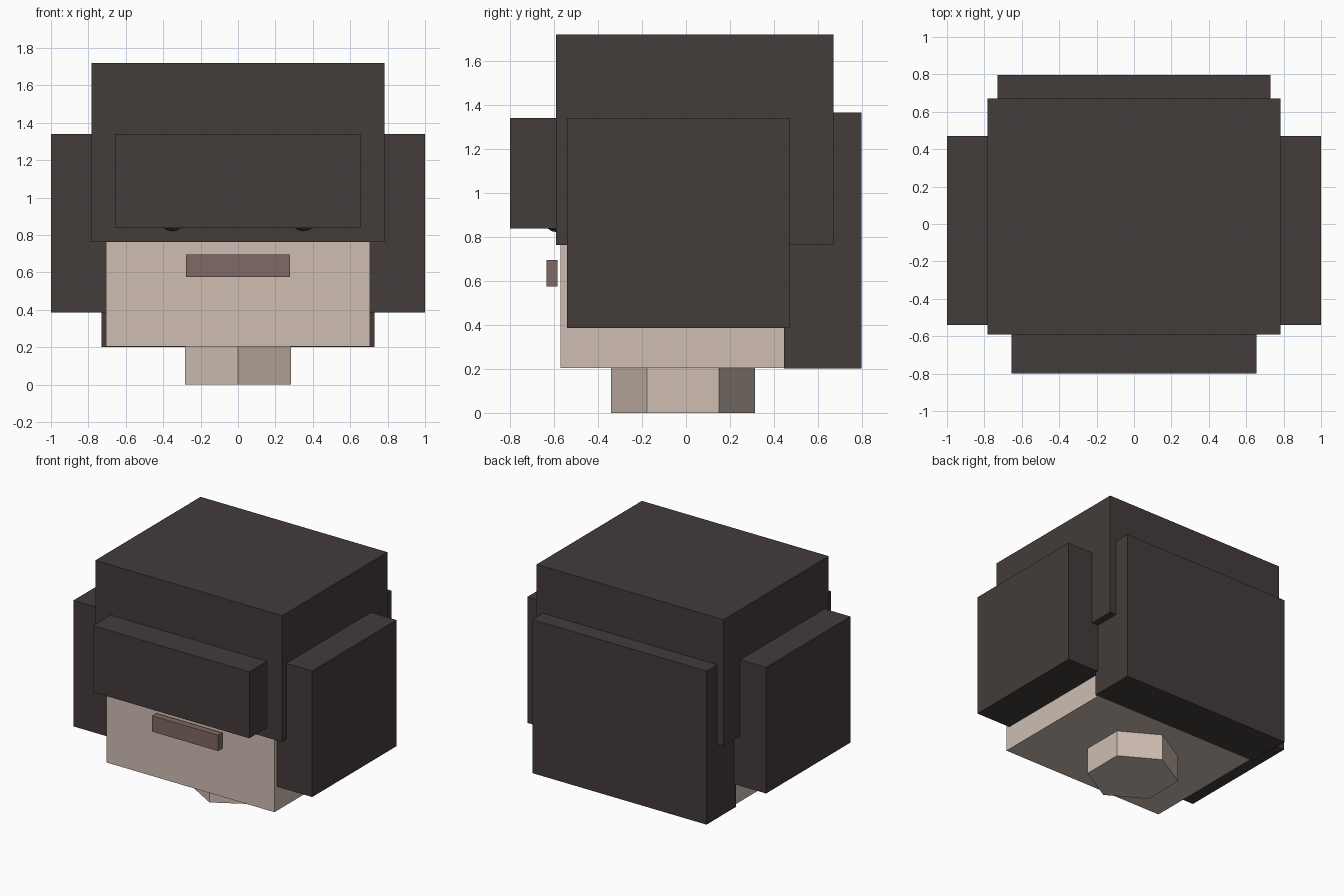
import bpy
import math

if "Cube" in bpy.data.objects:
    bpy.data.objects.remove(bpy.data.objects["Cube"])


def material(name, rgb):
    m = bpy.data.materials.new(name)
    m.diffuse_color = (*rgb, 1.0)
    m.use_nodes = True
    m.node_tree.nodes["Principled BSDF"].inputs["Base Color"].default_value = m.diffuse_color
    return m


HAIR = material("dark hair", (0.056, 0.045, 0.043))
SKIN = material("pale skin", (0.62, 0.515, 0.45))
LIP = material("muted red", (0.22, 0.14, 0.125))
EYE = material("eye grey", (0.06, 0.05, 0.05))


def box(name, x, y, z, mat):
    """Box from (min, max) ranges on each axis."""
    bpy.ops.mesh.primitive_cube_add(size=1)
    ob = bpy.context.object
    ob.name = name
    ob.location = [(a + b) / 2 for a, b in (x, y, z)]
    ob.scale = [b - a for a, b in (x, y, z)]
    bpy.ops.object.transform_apply(location=True, scale=True)
    ob.data.materials.append(mat)
    return ob


# Face block and mouth
box("head", (-0.705, 0.705), (-0.57, 0.57), (0.203, 1.34), SKIN)
box("mouth", (-0.277, 0.277), (-0.633, -0.583), (0.575, 0.695), LIP)

# Six-sided neck with a corner to the front
bpy.ops.mesh.primitive_cylinder_add(vertices=6, radius=0.327, depth=0.215,
                                    location=(0, -0.013, 0.1075))
neck = bpy.context.object
neck.name = "neck"
neck.data.materials.append(SKIN)

# Hair blocks
box("hair_cap", (-0.783, 0.783), (-0.59, 0.67), (0.763, 1.72), HAIR)
box("hair_fringe", (-0.655, 0.655), (-0.8, -0.5), (0.837, 1.34), HAIR)
box("hair_back", (-0.73, 0.73), (0.445, 0.797), (0.202, 1.365), HAIR)

for side, s in (("left", -1), ("right", 1)):
    box("hair_side_" + side, sorted((s * 0.65, s * 1.0)), (-0.54, 0.47),
        (0.385, 1.34), HAIR)
    # Eyes, mostly covered by the fringe
    bpy.ops.mesh.primitive_uv_sphere_add(segments=12, ring_count=8, radius=0.08,
                                         location=(s * 0.35, -0.58, 0.9))
    eye = bpy.context.object
    eye.name = "eye_" + side
    eye.data.materials.append(EYE)
